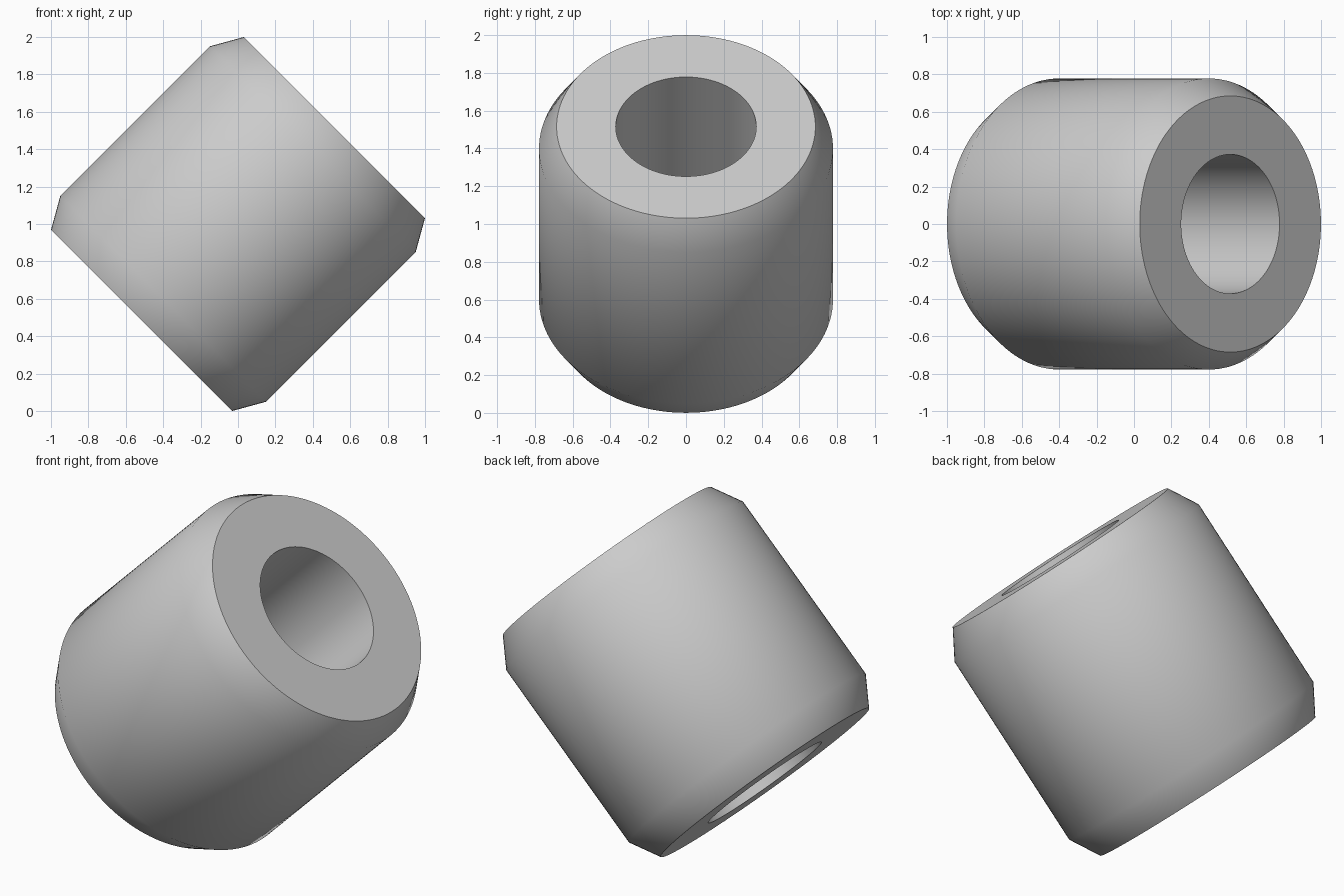
import bpy
import bmesh
import math
from mathutils import Matrix, Vector

cube = bpy.data.objects.get("Cube")
if cube:
    bpy.data.objects.remove(cube, do_unlink=True)

SEGMENTS = 128
END, SHOULDER = 0.7285, 0.566            # half lengths along the axis
BORE, RIM, OUTER = 0.372, 0.685, 0.778   # radii

# Material
grey = bpy.data.materials.new("light_grey")
grey.use_nodes = True
colour = (0.6, 0.6, 0.6, 1)
grey.diffuse_color = colour
grey.node_tree.nodes["Principled BSDF"].inputs["Base Color"].default_value = colour

# Chamfered sleeve: closed profile of (radius, height) swept round the axis
profile = [(BORE, -END), (RIM, -END), (OUTER, -SHOULDER),
           (OUTER, SHOULDER), (RIM, END), (BORE, END)]
bm = bmesh.new()
rings = []
for i in range(SEGMENTS):
    a = 2 * math.pi * i / SEGMENTS
    rings.append([bm.verts.new((r * math.cos(a), r * math.sin(a), z)) for r, z in profile])
for i, ring in enumerate(rings):
    following = rings[(i + 1) % SEGMENTS]
    for j in range(len(profile)):
        k = (j + 1) % len(profile)
        bm.faces.new((ring[j], following[j], following[k], ring[k]))
bmesh.ops.recalc_face_normals(bm, faces=bm.faces)

# Tip the axis towards +x and lift onto the ground
bm.transform(Matrix.Translation(Vector((0, 0, 1))) @ Matrix.Rotation(math.radians(45), 4, 'Y'))

mesh = bpy.data.meshes.new("bushing_sleeve")
bm.to_mesh(mesh)
bm.free()
mesh.materials.append(grey)
sleeve = bpy.data.objects.new("bushing_sleeve", mesh)
bpy.context.collection.objects.link(sleeve)

bpy.ops.object.select_all(action='DESELECT')
sleeve.select_set(True)
bpy.context.view_layer.objects.active = sleeve
bpy.ops.object.shade_smooth_by_angle(angle=math.radians(35))
